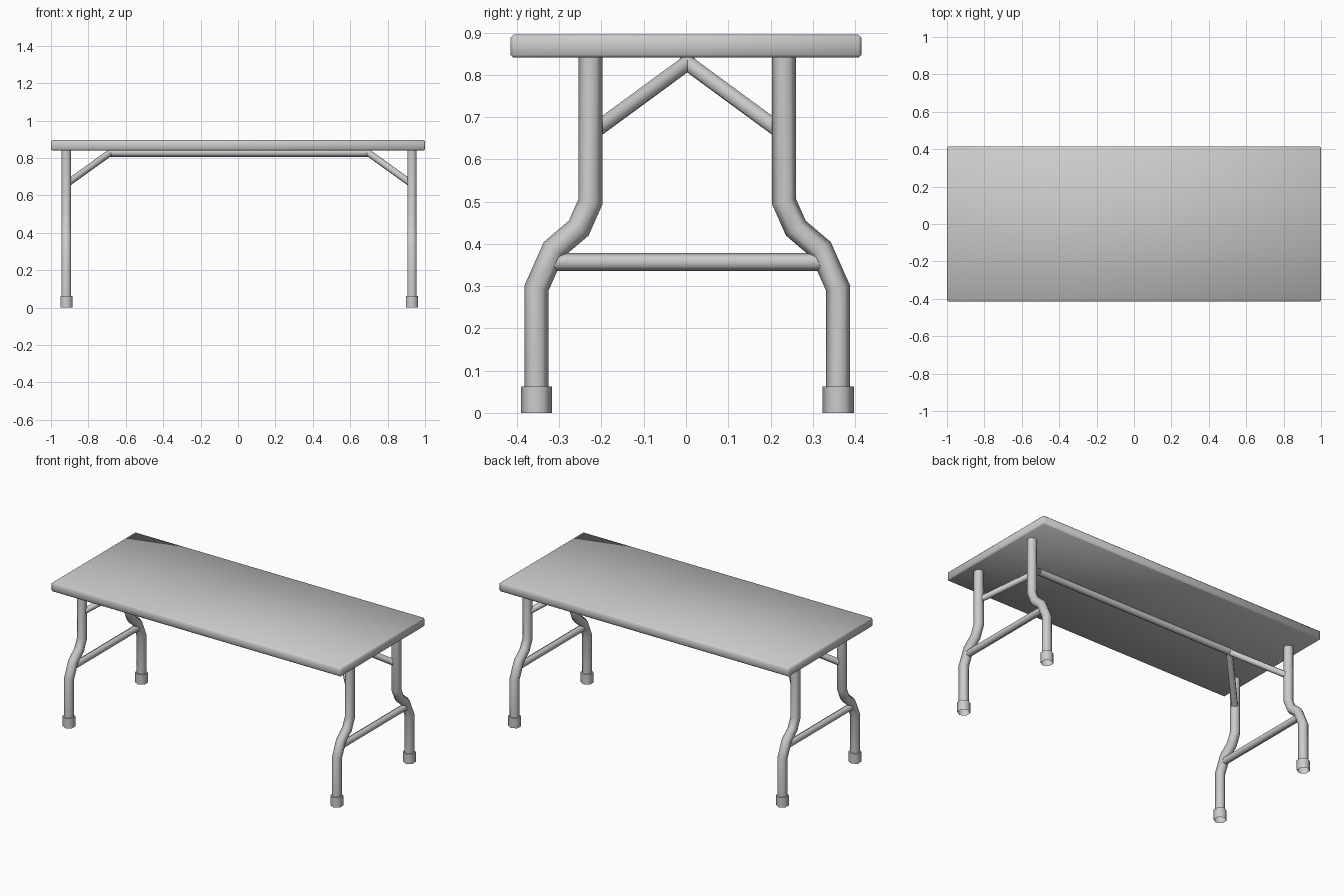
import bpy, bmesh, math
from mathutils import Vector

if "Cube" in bpy.data.objects:
    bpy.data.objects.remove(bpy.data.objects["Cube"], do_unlink=True)

COLOUR = (0.6, 0.6, 0.6, 1)
grey = bpy.data.materials.new("light grey")
grey.use_nodes = True
grey.diffuse_color = COLOUR
grey.node_tree.nodes["Principled BSDF"].inputs["Base Color"].default_value = COLOUR


def finish(bm, name, angle):
    """Turn a bmesh into a smooth-shaded object."""
    bmesh.ops.recalc_face_normals(bm, faces=bm.faces)
    mesh = bpy.data.meshes.new(name)
    bm.to_mesh(mesh)
    bm.free()
    mesh.materials.append(grey)
    mesh.shade_smooth()
    mesh.set_sharp_from_angle(angle=math.radians(angle))
    obj = bpy.data.objects.new(name, mesh)
    bpy.context.collection.objects.link(obj)
    return obj


def tube(name, path, radius, side, sides=6, open_start=False):
    """Sweep a polygon along a path with mitred bends; one corner points along side."""
    pts = [Vector(p) for p in path]
    bm = bmesh.new()
    rings = []
    for i, p in enumerate(pts):
        before = (p - pts[i - 1]).normalized() if i else None
        after = (pts[i + 1] - p).normalized() if i < len(pts) - 1 else None
        tangent = ((before or after) + (after or before)).normalized()
        stretch = 1 / tangent.dot(before or after)
        u = Vector(side)
        u = (u - tangent * u.dot(tangent)).normalized()
        v = tangent.cross(u)
        ring = []
        for k in range(sides):
            a = math.tau * k / sides
            ring.append(bm.verts.new(p + radius * (u * math.cos(a) * stretch + v * math.sin(a))))
        rings.append(ring)
    for lower, upper in zip(rings, rings[1:]):
        for k in range(sides):
            n = (k + 1) % sides
            bm.faces.new((lower[k], lower[n], upper[n], upper[k]))
    if not open_start:
        bm.faces.new(rings[0])
    bm.faces.new(rings[-1])
    return finish(bm, name, 70)


# Tabletop: a slab with narrow chamfers, softly shaded
bm = bmesh.new()
bmesh.ops.create_cube(bm, size=1)
bmesh.ops.scale(bm, vec=(2, 0.83, 0.055), verts=bm.verts)
bmesh.ops.translate(bm, vec=(0, 0, 0.868), verts=bm.verts)
bmesh.ops.bevel(bm, geom=bm.edges[:], offset=0.007, segments=1, affect='EDGES')
finish(bm, "tabletop", 80)

# Frame sits very slightly off the tabletop centre
CX, CY = 0.006, 0.003
LEG_X = 0.924
LEG = [(0.357, 0.04), (0.357, 0.295), (0.316, 0.387), (0.257, 0.437), (0.229, 0.5), (0.229, 0.845)]
BAR_END, BAR_Z = 0.69, 0.828

for sx, x_name in ((1, "left"), (-1, "right")):
    x = CX + sx * LEG_X
    for sy, y_name in ((-1, "front"), (1, "back")):
        where = f"{y_name}_{x_name}"
        # Bent leg and its foot cap
        tube(f"{where}_leg", [(x, CY + sy * y, z) for y, z in LEG], 0.0285, (0, 1, 0))
        foot_y = CY + sy * LEG[0][0]
        tube(f"{where}_foot", [(x, foot_y, 0), (x, foot_y, 0.062)], 0.037, (0, 1, 0), open_start=True)
        # Diagonal brace from the leg to the centre bar
        tube(f"{where}_brace", [(x, CY + sy * 0.229, 0.66), (CX + sx * BAR_END, CY, BAR_Z)],
             0.02, (0, 0, 1))
    # Crossbar between the two legs of one end
    tube(f"{x_name}_crossbar", [(x, CY - 0.322, 0.357), (x, CY + 0.322, 0.357)], 0.0215, (0, 0, 1))

# Long bar under the top
tube("centre_bar", [(CX - BAR_END - 0.01, CY, BAR_Z), (CX + BAR_END + 0.01, CY, BAR_Z)], 0.0215, (0, 0, 1))
